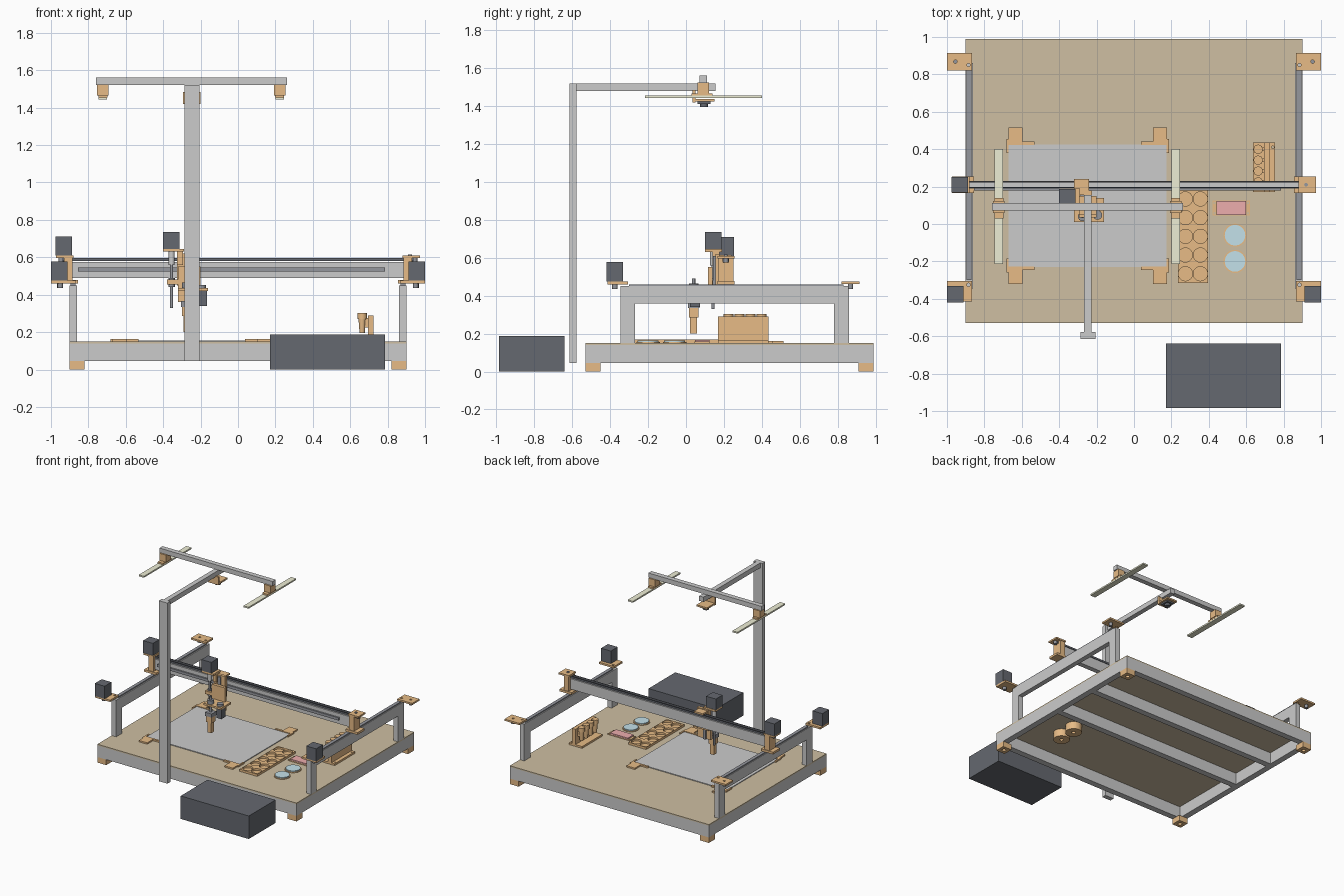
import bpy, bmesh, math
from mathutils import Matrix

if "Cube" in bpy.data.objects:
    bpy.data.objects.remove(bpy.data.objects["Cube"])


def mat(name, r, g, b):
    m = bpy.data.materials.new(name)
    m.diffuse_color = (r, g, b, 1)
    m.use_nodes = True
    m.node_tree.nodes["Principled BSDF"].inputs["Base Color"].default_value = m.diffuse_color
    return m


ORANGE = mat("printed_plastic", 0.80, 0.50, 0.24)
TAN = mat("board_wood", 0.62, 0.52, 0.36)
DARK = mat("dark_metal", 0.13, 0.14, 0.16)
STEEL = mat("rail_steel", 0.30, 0.31, 0.34)
ALU = mat("aluminium", 0.62, 0.63, 0.65)
SHEET = mat("pale_sheet", 0.82, 0.82, 0.82)
BLUE = mat("dish_glass", 0.55, 0.75, 0.82)
PINK = mat("sponge_pink", 0.85, 0.42, 0.42)
LED = mat("led_strip", 0.85, 0.85, 0.66)


def finish(name, bm, m):
    me = bpy.data.meshes.new(name)
    bm.to_mesh(me)
    bm.free()
    me.materials.append(m)
    ob = bpy.data.objects.new(name, me)
    bpy.context.collection.objects.link(ob)
    return ob


def box(name, x, y, z, m):
    """Box from (min, max) pairs."""
    bm = bmesh.new()
    c = [(a[0] + a[1]) / 2 for a in (x, y, z)]
    s = [abs(a[1] - a[0]) for a in (x, y, z)]
    bmesh.ops.create_cube(bm, size=1, matrix=Matrix.Translation(c) @ Matrix.Diagonal((*s, 1)))
    return finish(name, bm, m)


def cyl(name, x, y, z, r, m, r2=None, n=24):
    """Upright cylinder or cone, z is a (min, max) pair."""
    bm = bmesh.new()
    bmesh.ops.create_cone(bm, cap_ends=True, segments=n, radius1=r, radius2=r if r2 is None else r2,
                          depth=z[1] - z[0], matrix=Matrix.Translation((x, y, sum(z) / 2)))
    for f in bm.faces:
        f.smooth = abs(f.normal.z) < 0.9
    for e in bm.edges:
        e.smooth = all(f.smooth for f in e.link_faces)
    return finish(name, bm, m)


def plate(name, outline, holes, z, m, n=24):
    """Flat outline with round holes (x, y, radius), extruded over z."""
    cu = bpy.data.curves.new(name, 'CURVE')
    cu.dimensions, cu.fill_mode = '2D', 'BOTH'
    cu.extrude = (z[1] - z[0]) / 2
    loops = [outline] + [[(hx + r * math.cos(2 * math.pi * i / n), hy + r * math.sin(2 * math.pi * i / n))
                          for i in range(n)] for hx, hy, r in holes]
    for pts in loops:
        sp = cu.splines.new('POLY')
        sp.points.add(len(pts) - 1)
        for p, (px, py) in zip(sp.points, pts):
            p.co = (px, py, 0, 1)
        sp.use_cyclic_u = True
    tmp = bpy.data.objects.new(name + "_curve", cu)
    bpy.context.collection.objects.link(tmp)
    dg = bpy.context.evaluated_depsgraph_get()
    me = bpy.data.meshes.new_from_object(tmp.evaluated_get(dg))
    bm = bmesh.new()
    bm.from_mesh(me)
    bmesh.ops.remove_doubles(bm, verts=bm.verts, dist=1e-5)
    bmesh.ops.translate(bm, verts=bm.verts, vec=(0, 0, sum(z) / 2))
    for f in bm.faces:
        f.smooth = False
    bpy.data.objects.remove(tmp)
    bpy.data.meshes.remove(me)
    return finish(name, bm, m)


def rect(x0, x1, y0, y1):
    return [(x0, y0), (x1, y0), (x1, y1), (x0, y1)]


# Base frame, cross members, board and feet
for n, y in (("front", (-0.53, -0.48)), ("back", (0.94, 0.99))):
    box(f"base_rail_{n}", (-0.9, 0.9), y, (0.045, 0.14), ALU)
for n, y in enumerate((0.15, 0.55)):
    box(f"base_cross_member_{n}", (-0.85, 0.85), (y - 0.025, y + 0.025), (0.045, 0.14), ALU)
box("work_board", (-0.9, 0.9), (-0.53, 0.99), (0.14, 0.15), TAN)
for s, side in ((-1, "left"), (1, "right")):
    box(f"base_rail_{side}", (s * 0.85, s * 0.9), (-0.48, 0.94), (0.045, 0.14), ALU)
    for n, y in (("front", -0.49), ("back", 0.95)):
        plate(f"foot_{side}_{n}", rect(*sorted((s * 0.82, s * 0.9)), y - 0.04, y + 0.04),
              [(s * 0.86, y, 0.015)], (0, 0.045), ORANGE)

    # Side portals carrying the long rails
    for n, y in (("front", (-0.345, -0.27)), ("back", (0.78, 0.86))):
        box(f"post_{side}_{n}", (s * 0.86, s * 0.9), y, (0.15, 0.36), ALU)
    box(f"side_beam_{side}", (s * 0.86, s * 0.9), (-0.345, 0.86), (0.36, 0.45), ALU)
    box(f"side_track_{side}", (s * 0.868, s * 0.895), (-0.30, 0.83), (0.45, 0.46), STEEL)

    # Drive motors at the front, idler plates at the back
    plate(f"motor_plate_{side}", rect(*sorted((s * 0.865, s * 1.0)), -0.415, -0.305),
          [(s * 0.885, -0.325, 0.009)], (0.46, 0.475), ORANGE)
    box(f"drive_motor_{side}", (s * 0.912, s * 1.0), (-0.42, -0.332), (0.475, 0.578), DARK)
    cyl(f"drive_pulley_{side}", s * 0.95, -0.375, (0.435, 0.46), 0.014, STEEL)
    plate(f"idler_plate_{side}", rect(*sorted((s * 0.865, s * 1.0)), 0.82, 0.915),
          [(s * 0.955, 0.868, 0.009), (s * 0.885, 0.85, 0.009)], (0.462, 0.476), ORANGE)
    cyl(f"idler_pulley_{side}", s * 0.955, 0.868, (0.435, 0.462), 0.014, STEEL)

    # Gantry end brackets
    box(f"gantry_foot_{side}", (s * 0.855, s * 0.965), (0.165, 0.255), (0.46, 0.478), ORANGE)
    box(f"gantry_end_{side}", (s * 0.885, s * 0.93), (0.17, 0.25), (0.478, 0.597), ORANGE)
    box(f"gantry_cap_{side}", (s * 0.88, s * 0.972), (0.165, 0.255), (0.597, 0.61), ORANGE)
    cyl(f"gantry_pulley_{side}", s * 0.945, 0.21, (0.575, 0.597), 0.014, STEEL)
cyl("gantry_cap_bolt", 0.92, 0.21, (0.61, 0.616), 0.01, STEEL)
box("gantry_motor", (-0.975, -0.887), (0.168, 0.252), (0.61, 0.71), DARK)

# Gantry beam
box("gantry_beam", (-0.885, 0.885), (0.19, 0.23), (0.49, 0.575), ALU)
box("gantry_front_track", (-0.855, 0.785), (0.178, 0.19), (0.523, 0.545), STEEL)
for n, y in enumerate((0.193, 0.222)):
    box(f"gantry_belt_{n}", (-0.94, 0.94), (y, y + 0.006), (0.58, 0.595), DARK)

# Vertical carriage
box("carriage_plate", (-0.325, -0.225), (0.155, 0.178), (0.45, 0.62), ORANGE)
box("carriage_saddle", (-0.32, -0.24), (0.155, 0.24), (0.60, 0.614), ORANGE)
box("carriage_rail", (-0.285, -0.26), (0.143, 0.155), (0.36, 0.61), STEEL)
box("lift_motor_plate", (-0.40, -0.29), (0.10, 0.19), (0.63, 0.645), ORANGE)
box("lift_motor_web", (-0.325, -0.295), (0.14, 0.178), (0.56, 0.635), ORANGE)
box("lift_motor", (-0.40, -0.312), (0.10, 0.186), (0.645, 0.735), DARK)
cyl("lift_coupling", -0.355, 0.143, (0.56, 0.63), 0.016, ALU)
cyl("lift_screw", -0.355, 0.143, (0.33, 0.56), 0.008, STEEL)
cyl("lift_nut", -0.355, 0.143, (0.44, 0.49), 0.017, STEEL)
box("lift_slide", (-0.38, -0.21), (0.115, 0.143), (0.455, 0.48), ORANGE)
box("slide_plate", (-0.32, -0.20), (0.115, 0.14), (0.36, 0.55), ORANGE)

# Pick-up tool
box("tool_plate", (-0.32, -0.16), (0.01, 0.14), (0.42, 0.435), ORANGE)
box("tool_motor", (-0.21, -0.165), (0.02, 0.075), (0.34, 0.42), DARK)
cyl("tool_motor_gear", -0.195, 0.048, (0.435, 0.452), 0.025, STEEL)
cyl("tool_shaft_gear", -0.275, 0.04, (0.435, 0.465), 0.025, STEEL)
cyl("tool_shaft", -0.275, 0.04, (0.33, 0.49), 0.009, STEEL)
box("tool_body", (-0.30, -0.25), (0.015, 0.065), (0.285, 0.34), ORANGE)
box("tool_finger", (-0.292, -0.258), (0.022, 0.058), (0.20, 0.285), ORANGE)
box("tool_collar", (-0.305, -0.245), (0.01, 0.07), (0.335, 0.365), STEEL)

# Overhead mast with lamps and camera
box("mast_post", (-0.285, -0.207), (-0.615, -0.578), (0.045, 1.52), ALU)
box("mast_arm", (-0.267, -0.228), (-0.578, 0.155), (1.48, 1.52), ALU)
box("lamp_crossbar", (-0.76, 0.262), (0.072, 0.112), (1.522, 1.56), ALU)
for n, x in (("left", -0.723), ("right", 0.223)):
    box(f"lamp_bracket_{n}", (x - 0.03, x + 0.03), (0.06, 0.122), (1.465, 1.524), ORANGE)
    box(f"lamp_hook_{n}", (x - 0.024, x + 0.024), (0.03, 0.14), (1.455, 1.467), ORANGE)
    box(f"lamp_strip_{n}", (x - 0.023, x + 0.023), (-0.215, 0.40), (1.443, 1.455), LED)
box("camera_clamp", (-0.295, -0.20), (0.035, 0.05), (1.42, 1.485), ORANGE)
box("camera_plate", (-0.295, -0.20), (0.05, 0.15), (1.425, 1.438), ORANGE)
box("camera_body", (-0.28, -0.215), (0.06, 0.13), (1.412, 1.425), DARK)
cyl("camera_lens", -0.248, 0.095, (1.395, 1.412), 0.022, DARK)

# Control box
box("control_box", (0.172, 0.787), (-0.985, -0.64), (0, 0.188), DARK)

# Sheet and its four corner holders
box("work_sheet", (-0.67, 0.175), (-0.23, 0.425), (0.15, 0.156), SHEET)
for nx, x, sx in (("left", -0.682, 1), ("right", 0.187, -1)):
    for ny, y, sy in (("front", -0.24, 1), ("back", 0.435, -1)):
        shape = [(0, 0.055), (0.012, 0.055), (0.012, 0.012), (0.15, 0.012), (0.15, -0.005),
                 (0.085, -0.005), (0.085, -0.08), (0.01, -0.08), (0.01, -0.02), (0, -0.02)]
        plate(f"sheet_holder_{nx}_{ny}", [(x + sx * a, y + sy * b) for a, b in shape], [],
              (0.15, 0.162), ORANGE)

# Sorting tray with ten pockets
cells = [(x, -0.266 + 0.1 * j, 0.038) for x in (0.275, 0.355) for j in range(5)]
plate("sorting_tray", rect(0.235, 0.395, -0.315, 0.18), cells, (0.152, 0.168), ORANGE)
box("sorting_tray_floor", (0.235, 0.395), (-0.315, 0.18), (0.15, 0.153), ORANGE)

# Two liquid dishes sunk into the board
for n, y in enumerate((-0.06, -0.2)):
    ring = [(0.54 + 0.062 * math.cos(math.tau * i / 32), y + 0.062 * math.sin(math.tau * i / 32))
            for i in range(32)]
    plate(f"dish_holder_{n}", ring, [(0.54, y, 0.015)], (0.08, 0.155), ORANGE)
    cyl(f"dish_{n}", 0.54, y, (0.15, 0.163), 0.055, BLUE, n=32)

# Cleaning pad
plate("pad_holder", rect(0.42, 0.62, 0.045, 0.125),
      [(x, y, 0.006) for x in (0.43, 0.61) for y in (0.058, 0.112)], (0.15, 0.157), ORANGE)
box("cleaning_pad", (0.44, 0.60), (0.047, 0.123), (0.157, 0.167), PINK)

# Tool rack with four clips holding spare tips
plate("rack_base", rect(0.635, 0.755, 0.17, 0.435),
      [(0.742, y, 0.007) for y in (0.195, 0.41)], (0.15, 0.165), ORANGE)
box("rack_wall", (0.695, 0.725), (0.17, 0.435), (0.165, 0.29), ORANGE)
for n in range(4):
    y = 0.225 + 0.058 * n
    box(f"rack_arm_{n}", (0.672, 0.697), (y - 0.01, y + 0.01), (0.225, 0.275), ORANGE)
    cyl(f"spare_tip_{n}", 0.664, y, (0.195, 0.27), 0.014, ORANGE, 0.02, 16)
    cyl(f"spare_tip_head_{n}", 0.664, y, (0.27, 0.303), 0.026, ORANGE, n=8)
